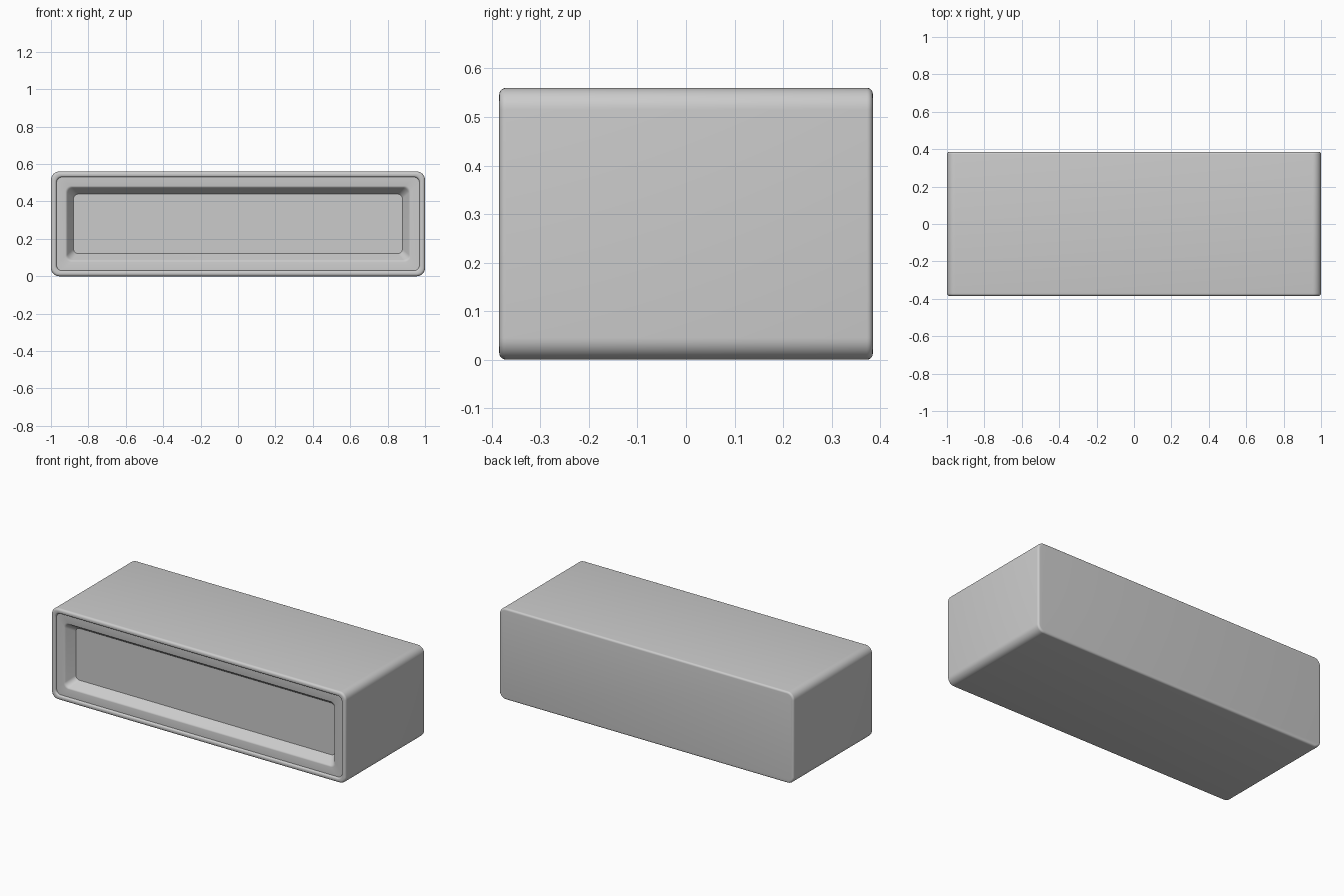
import bpy, bmesh, math

if "Cube" in bpy.data.objects:
    bpy.data.objects.remove(bpy.data.objects["Cube"])

W, D, H = 1.0, 0.385, 0.28   # half sizes
SEG = 8                      # segments per rounded corner


def ring(bm, y, inset, r):
    """Rounded rectangle in the xz plane, inset from the outer silhouette."""
    a, b = W - inset - r, H - inset - r
    verts = []
    for k, (sx, sz) in enumerate([(1, 1), (-1, 1), (-1, -1), (1, -1)]):
        for i in range(SEG + 1):
            t = math.pi / 2 * (k + i / SEG)
            verts.append(bm.verts.new((sx * a + r * math.cos(t), y, H + sz * b + r * math.sin(t))))
    return verts


def arc(y0, inset0, rad, r, direction):
    """Quarter-round rings between the side wall and an end face."""
    out = []
    for i in range(6):
        t = math.pi / 2 * i / 5
        ins = inset0 + rad * (1 - math.cos(t))
        out.append((y0 + direction * rad * math.sin(t), ins, r - ins))
    return out


# profile from the back face, along the sides, over the rim, into the recess
profile = arc(D - 0.012, 0, 0.012, 0.045, 1)[::-1]
profile += arc(-D + 0.014, 0, 0.014, 0.045, -1)
profile += [
    (-0.385, 0.022, 0.034), (-0.383, 0.026, 0.032), (-0.379, 0.029, 0.030),
    (-0.373, 0.030, 0.030),                          # foot of the rim
    (-0.373, 0.077, 0.030), (-0.372, 0.081, 0.030),  # flat frame, soft lip
    (-0.369, 0.085, 0.030), (-0.363, 0.089, 0.029),
    (-0.316, 0.121, 0.025),                          # sloped wall
]

bm = bmesh.new()
rings = [ring(bm, *p) for p in profile]
for r0, r1 in zip(rings, rings[1:]):
    n = len(r0)
    for i in range(n):
        j = (i + 1) % n
        bm.faces.new((r0[i], r0[j], r1[j], r1[i]))
bm.faces.new(rings[0])    # back face
bm.faces.new(rings[-1])   # recessed panel
bmesh.ops.recalc_face_normals(bm, faces=bm.faces)

mesh = bpy.data.meshes.new("recessed_box")
bm.to_mesh(mesh)
bm.free()
box = bpy.data.objects.new("recessed_box", mesh)
bpy.context.collection.objects.link(box)
bpy.context.view_layer.objects.active = box
box.select_set(True)
bpy.ops.object.shade_smooth_by_angle(angle=math.radians(35))
